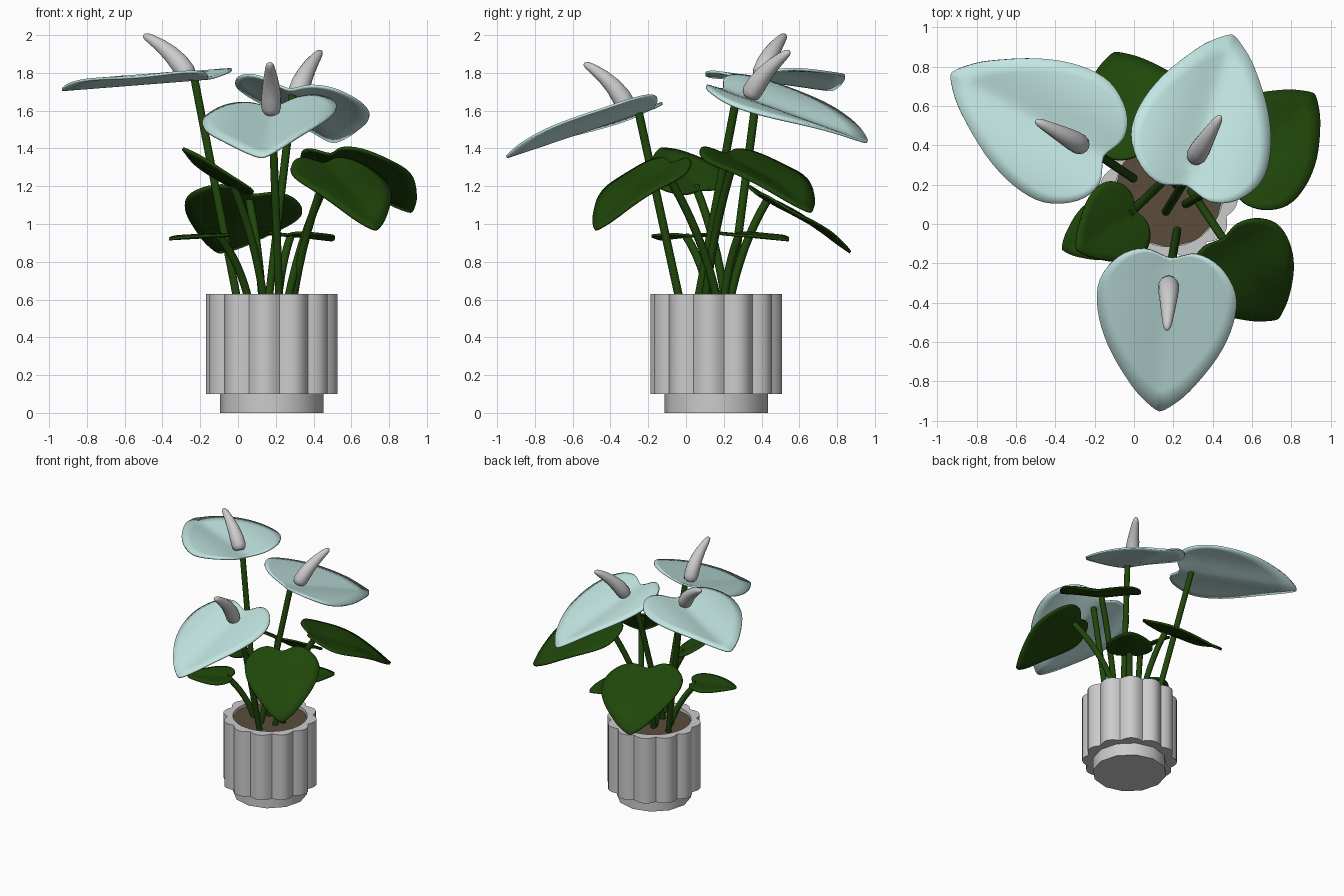
import bpy, bmesh, math
from mathutils import Vector

if "Cube" in bpy.data.objects:
    bpy.data.objects.remove(bpy.data.objects["Cube"])

def material(name, rgb):
    m = bpy.data.materials.new(name)
    m.diffuse_color = (*rgb, 1)
    m.use_nodes = True
    m.node_tree.nodes["Principled BSDF"].inputs["Base Color"].default_value = m.diffuse_color
    return m

GREEN = material("leaf_green", (0.014, 0.062, 0.003))
PALE = material("pale_aqua", (0.54, 0.79, 0.76))
BROWN = material("soil_brown", (0.10, 0.072, 0.043))
CX, CY = 0.178, 0.16

def finish(obj, mat=None, angle=40):
    if mat:
        obj.data.materials.append(mat)
    bpy.ops.object.select_all(action='DESELECT')
    obj.select_set(True)
    bpy.context.view_layer.objects.active = obj
    bpy.ops.object.shade_smooth_by_angle(angle=math.radians(angle))
    return obj

def mesh_object(name, bm, mat=None, angle=40):
    bmesh.ops.recalc_face_normals(bm, faces=bm.faces)
    me = bpy.data.meshes.new(name)
    bm.to_mesh(me)
    bm.free()
    obj = bpy.data.objects.new(name, me)
    bpy.context.collection.objects.link(obj)
    return finish(obj, mat, angle)

# Tapered curved tube, used for stems and spadices
def tube(name, a, b, c, radii, mat=None, sides=10):
    a, b, c = Vector(a), Vector(b), Vector(c)
    ctrl = b * 2 - (a + c) / 2
    bm, rings = bmesh.new(), []
    for t, r in radii:
        p = a * (1 - t) ** 2 + ctrl * 2 * t * (1 - t) + c * t * t
        d = ((ctrl - a) * (1 - t) + (c - ctrl) * t).normalized()
        x = d.cross(Vector((0.3, 0.9, 0))).normalized()
        y = d.cross(x)
        rings.append([bm.verts.new(p + x * r * math.cos(k) + y * r * math.sin(k))
                      for k in (2 * math.pi * i / sides for i in range(sides))])
    for r0, r1 in zip(rings, rings[1:]):
        for i in range(sides):
            j = (i + 1) % sides
            bm.faces.new((r0[i], r0[j], r1[j], r1[i]))
    bm.faces.new(rings[0])
    bm.faces.new(rings[-1])
    return mesh_object(name, bm, mat, 60)

# Half heart outline (u toward the tip, v sideways), smoothed and mirrored
HALF = [(-.11, 0), (-.17, .19), (-.10, .37), (.08, .495), (.30, .495),
        (.55, .40), (.82, .215), (.95, .085), (1, 0)]

def outline():
    pts = [Vector(p) for p in HALF]
    ext = [Vector((-.15, -.12))] + pts + [Vector((.97, -.05))]
    half = []
    for p0, p1, p2, p3 in zip(ext, ext[1:], ext[2:], ext[3:]):
        for k in range(4):
            t = k / 4
            half.append(0.5 * (2 * p1 + (p2 - p0) * t + (2 * p0 - 5 * p1 + 4 * p2 - p3) * t * t
                               + (3 * p1 - p0 - 3 * p2 + p3) * t ** 3))
    half.append(pts[-1])
    return half + [Vector((p.x, -p.y)) for p in half[-2:0:-1]]

# Heart blade: valley along the midrib, edges rolling down, optional arch
def heart(name, base, tip, width, roll, cup, arch, mat):
    o, axis = Vector(base), Vector(tip) - Vector(base)
    length = axis.length
    axis.normalize()
    side = axis.cross(Vector((0, 0, 1))).normalized()
    up = side.cross(axis)
    side, up = (side * math.cos(roll) + up * math.sin(roll),
                up * math.cos(roll) - side * math.sin(roll))
    bm, edge, rings = bmesh.new(), outline(), []
    for f in (.15, .32, .5, .68, .85, 1):
        ring = []
        for p in edge:
            u, v = p.x * f, p.y * f
            h = cup * (math.sqrt(v * v + .006) - .077 - 1.3 * v * v)
            h += arch * math.sin(math.pi * max(u, 0)) ** 2
            ring.append(bm.verts.new(o + length * (axis * u + side * v * width + up * h)))
        rings.append(ring)
    n, centre = len(edge), bm.verts.new(o)
    for i in range(n):
        j = (i + 1) % n
        bm.faces.new((centre, rings[0][i], rings[0][j]))
        for a, b in zip(rings, rings[1:]):
            bm.faces.new((a[i], b[i], b[j], a[j]))
    obj = mesh_object(name, bm, mat, 60)
    s = obj.modifiers.new("thickness", 'SOLIDIFY')
    s.thickness, s.offset = 0.014, 0
    return obj

# Fluted pot with an open rim
bm = bmesh.new()
N = 96
def pot_ring(z, inner=None):
    ring = []
    for i in range(N):
        a = 2 * math.pi * i / N
        r = inner or 0.316 + 0.035 * abs(math.sin(6 * a))
        a += math.radians(-82.5)
        ring.append(bm.verts.new((CX + r * math.cos(a), CY + r * math.sin(a), z)))
    return ring
loops = [pot_ring(.10), pot_ring(.63), pot_ring(.63, .275), pot_ring(.57, .275)]
for a, b in zip(loops, loops[1:]):
    for i in range(N):
        j = (i + 1) % N
        bm.faces.new((a[i], a[j], b[j], b[i]))
bm.faces.new(loops[0])
bm.faces.new(loops[-1])
mesh_object("pot", bm, None, 30)

# Foot and soil
def disc(name, r, z0, z1, mat=None):
    bpy.ops.mesh.primitive_cylinder_add(vertices=12, radius=r, depth=z1 - z0,
                                        location=(CX, CY, (z0 + z1) / 2))
    bpy.context.object.name = name
    finish(bpy.context.object, mat, 35)
disc("pot_foot", .274, 0, .105)
disc("soil", .28, .56, .605, BROWN)

STEM = [(i / 8, .022) for i in range(9)]
SPADIX = [(0, .03), (.04, .045), (.12, .053), (.3, .052), (.5, .045), (.7, .036),
          (.88, .026), (.95, .02), (.99, .011), (1, .003)]

# Flowers: spathe base, tip, width, roll, spadix base/mid/tip, stem foot
FLOWERS = [
    ("front", (.18, -.25, 1.59), (.13, -.95, 1.355), .95, -.11,
     (.175, -.30, 1.58), (.175, -.385, 1.73), (.167, -.54, 1.85), (.22, -.03, .58)),
    ("left", (-.23, .385, 1.765), (-.93, .765, 1.71), .88, .03,
     (-.26, .395, 1.775), (-.355, .45, 1.90), (-.50, .525, 2.0), (.0, .23, .58)),
    ("back", (.29, .27, 1.685), (.50, .96, 1.435), .94, -.16,
     (.31, .335, 1.67), (.36, .42, 1.80), (.44, .55, 1.915), (.16, .06, .58)),
]
for n, base, tip, w, roll, s0, s1, s2, foot in FLOWERS:
    heart(n + "_spathe", base, tip, w, roll, .42, 0, PALE)
    tube(n + "_spadix", s0, s1, s2, SPADIX, None, 14)
    mid = (Vector(base) + Vector(foot)) / 2
    tube(n + "_flower_stem", foot, mid, base, STEM, GREEN)

# Leaves: base, tip, width, roll, arch, stem foot
LEAVES = [
    ("front_right", (.48, -.115, 1.285), (.73, -.48, .97), 1.0, 0, .05, (.29, .17, .58)),
    ("back_right", (.53, .255, 1.34), (.915, .66, 1.065), .95, .04, .04, (.26, .10, .58)),
    ("back", (.06, .43, 1.125), (-.10, .87, .85), 1.14, -.17, .03, (.13, .23, .58)),
    ("upper_left", (-.025, .05, 1.20), (-.29, -.13, 1.40), 1.1, .18, -.02, (.14, .21, .58)),
    ("lower_left", (-.10, .0, .935), (-.365, -.13, .92), 1.05, 0, 0, (.06, .13, .58)),
    ("lower_back", (.28, .28, .94), (.495, .54, .915), 1.0, 0, 0, (.21, .2, .58)),
]
for n, base, tip, w, roll, arch, foot in LEAVES:
    heart(n + "_leaf", base, tip, w, roll, .25, arch, GREEN)
    b, f = Vector(base), Vector(foot)
    mid = f.lerp(b, .5) + Vector(((f.x - b.x) * .1, (f.y - b.y) * .1, .02))
    tube(n + "_leaf_stem", foot, mid, base, STEM, GREEN)
